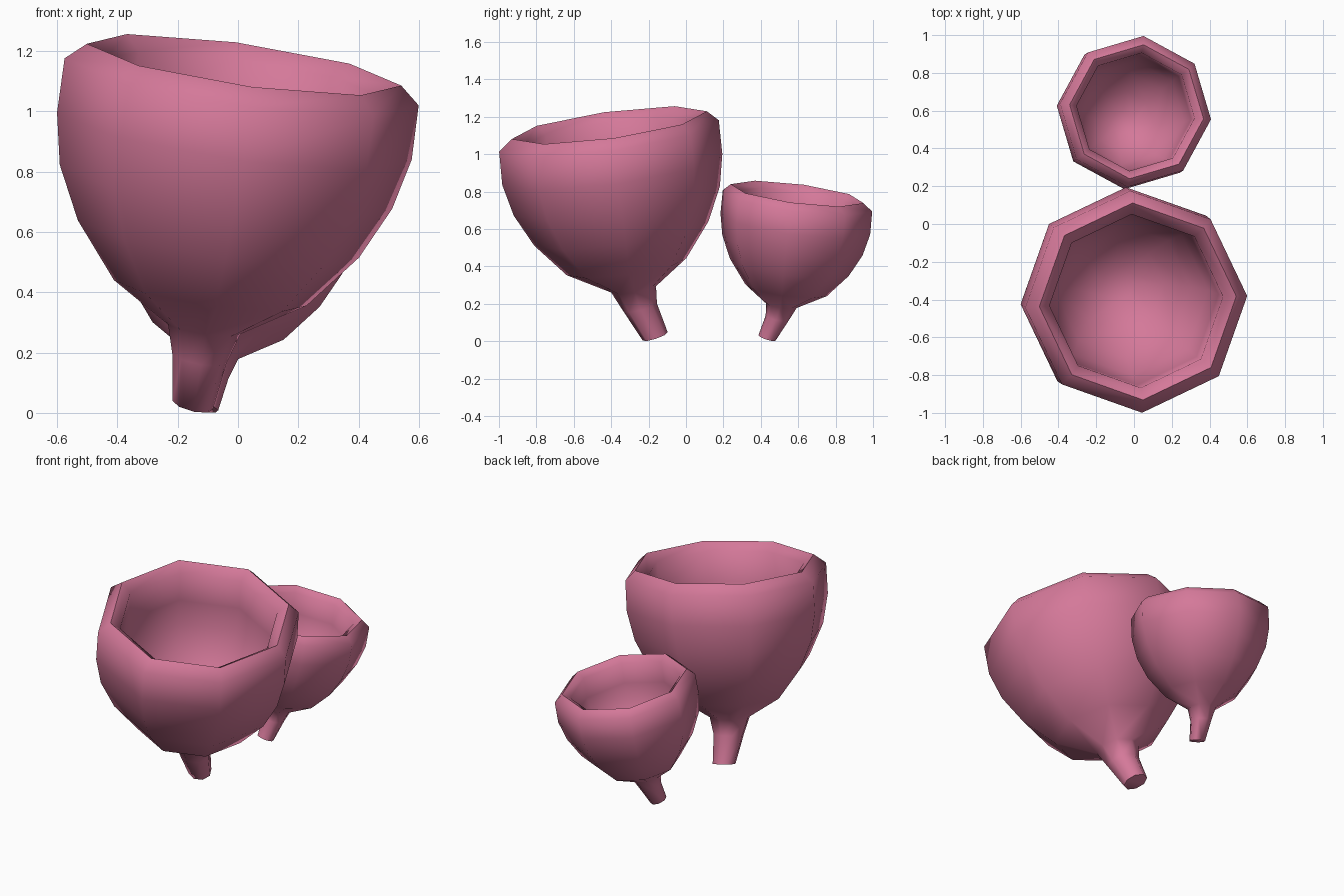
import bpy, bmesh, math
from mathutils import Matrix

if "Cube" in bpy.data.objects:
    bpy.data.objects.remove(bpy.data.objects["Cube"])

pink = bpy.data.materials.new("rose_pink")
pink.diffuse_color = (0.66, 0.19, 0.32, 1)
pink.use_nodes = True
pink.node_tree.nodes["Principled BSDF"].inputs["Base Color"].default_value = pink.diffuse_color

SIDES, PHASE = 8, math.radians(3)
TILT, BEND = (-0.14, 0.135), (-0.22, 0.32)   # ring slopes in x and y

# Rings from stem tip, up the outside, over the rim, down the inside:
# centre x, y, z, radius, slope
RINGS = [
    (-0.150, 0.245, 0.026, 0.067, BEND),
    (-0.128, 0.165, 0.180, 0.090, (-0.18, 0.22)),
    (-0.112, 0.130, 0.277, 0.120, TILT),
    (-0.092, 0.092, 0.398, 0.320, TILT),
    (-0.065, 0.065, 0.577, 0.467, TILT),
    (-0.040, 0.040, 0.750, 0.552, TILT),
    (-0.012, 0.016, 0.918, 0.589, TILT),
    (0.012, -0.002, 1.098, 0.588, TILT),
    (0.020, 0.000, 1.155, 0.522, TILT),
    (0.012, 0.002, 1.110, 0.460, TILT),
    (-0.010, 0.014, 0.930, 0.458, TILT),
    (-0.034, 0.036, 0.785, 0.428, TILT),
    (-0.056, 0.058, 0.650, 0.355, TILT),
    (-0.076, 0.078, 0.520, 0.235, TILT),
    (-0.088, 0.090, 0.440, 0.085, TILT),
]


def cup(name, matrix):
    bm = bmesh.new()
    loops = []
    for cx, cy, cz, r, (sx, sy) in RINGS:
        loop = []
        for i in range(SIDES):
            a = PHASE + i * 2 * math.pi / SIDES
            x, y = r * math.cos(a), r * math.sin(a)
            loop.append(bm.verts.new((cx + x, cy + y, cz + sx * x + sy * y)))
        loops.append(loop)
    for low, high in zip(loops, loops[1:]):
        for i in range(SIDES):
            j = (i + 1) % SIDES
            bm.faces.new((low[i], low[j], high[j], high[i]))
    # stem tip and bowl floor
    bm.faces.new(loops[0][::-1])
    bm.faces.new(loops[-1])
    bm.transform(matrix)
    bmesh.ops.recalc_face_normals(bm, faces=bm.faces)
    mesh = bpy.data.meshes.new(name)
    bm.to_mesh(mesh)
    bm.free()
    mesh.materials.append(pink)
    ob = bpy.data.objects.new(name, mesh)
    bpy.context.collection.objects.link(ob)
    bpy.ops.object.select_all(action='DESELECT')
    ob.select_set(True)
    bpy.context.view_layer.objects.active = ob
    bpy.ops.object.shade_smooth_by_angle(angle=math.radians(75))


# Large cup in front, smaller mirrored cup behind
cup("large_cup", Matrix.Translation((0, -0.41, 0)))
s = 0.683
cup("small_cup", Matrix.Translation((0, 0.595, 0))
    @ Matrix.Rotation(math.radians(-3), 4, 'Z')
    @ Matrix.Diagonal((s, -s, s, 1)))
